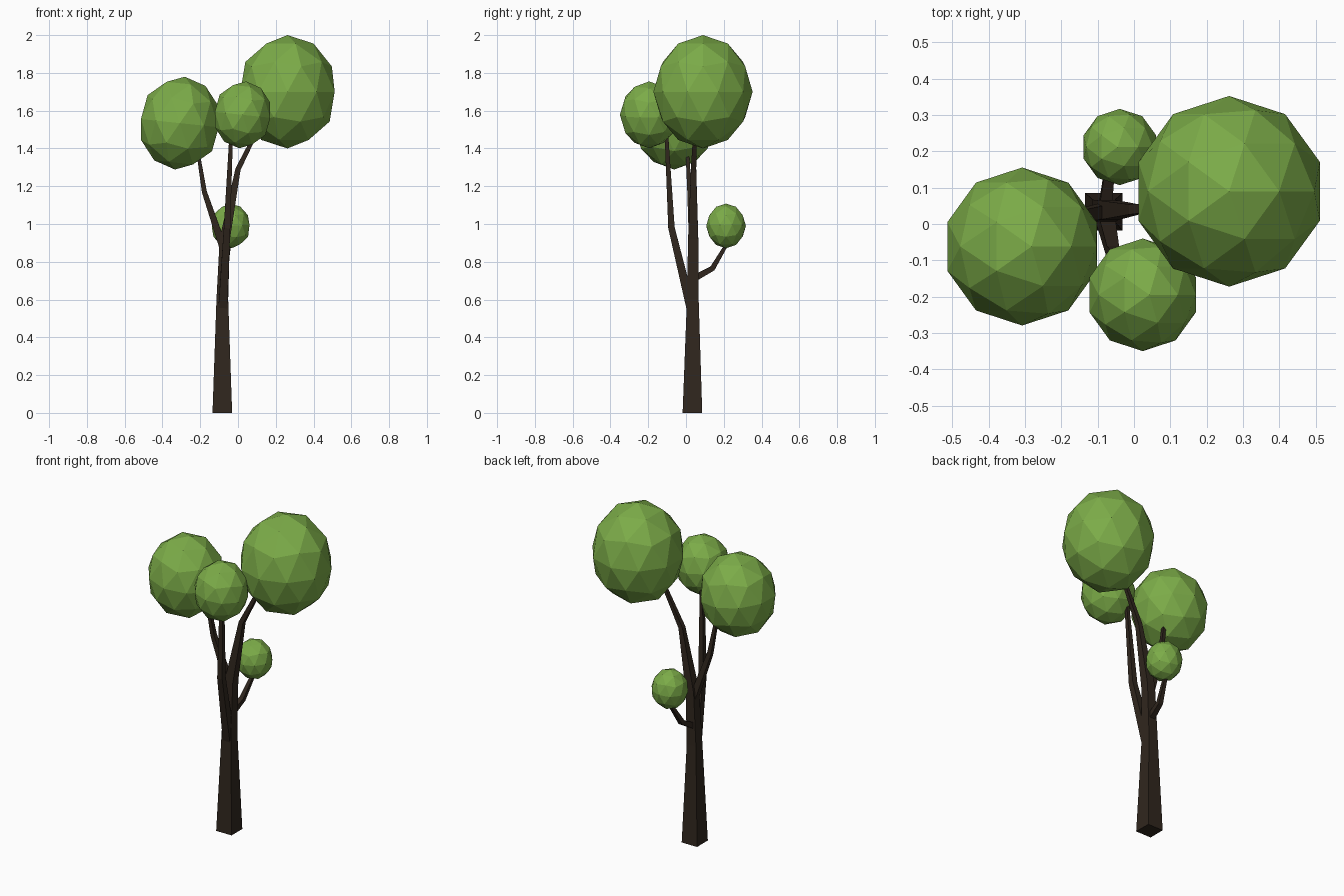
import bpy, bmesh, math
from mathutils import Vector

if "Cube" in bpy.data.objects:
    bpy.data.objects.remove(bpy.data.objects["Cube"])


def material(name, color):
    m = bpy.data.materials.new(name)
    m.diffuse_color = color
    m.use_nodes = True
    m.node_tree.nodes["Principled BSDF"].inputs["Base Color"].default_value = m.diffuse_color
    return m


bark = material("bark", (0.03, 0.02, 0.013, 1))
leaf = material("leaf", (0.2, 0.41, 0.065, 1))


def limb(name, path):
    """Square tapered tube through (x, y, z, half_width) points."""
    pts = [Vector(p[:3]) for p in path]
    bm = bmesh.new()
    rings = []
    for i, p in enumerate(pts):
        t = (pts[min(i + 1, len(pts) - 1)] - pts[max(i - 1, 0)]).normalized()
        v = t.cross(Vector((1, 0, 0))).normalized()
        u = v.cross(t)
        r = path[i][3]
        rings.append([bm.verts.new(p + u * a * r + v * b * r)
                      for a, b in ((-1, -1), (1, -1), (1, 1), (-1, 1))])
    for lo, hi in zip(rings, rings[1:]):
        for k in range(4):
            n = (k + 1) % 4
            bm.faces.new((lo[k], lo[n], hi[n], hi[k]))
    bm.faces.new(rings[0])
    bm.faces.new(rings[-1])
    bmesh.ops.recalc_face_normals(bm, faces=bm.faces)
    mesh = bpy.data.meshes.new(name)
    bm.to_mesh(mesh)
    bm.free()
    mesh.materials.append(bark)
    bpy.context.collection.objects.link(bpy.data.objects.new(name, mesh))


def foliage(name, loc, r, rz, tilt):
    """Low-poly leaf ball, slightly taller than wide."""
    bpy.ops.mesh.primitive_ico_sphere_add(subdivisions=2, radius=1, location=loc,
                                          rotation=(0, math.radians(tilt), 0))
    ob = bpy.context.object
    ob.name = name
    ob.scale = (r, r, rz)
    ob.data.materials.append(leaf)


# trunk, leading up into the right-hand crown
limb("trunk", [(-0.083, 0.034, 0, 0.052), (-0.083, 0.036, 0.6, 0.031),
               (-0.070, 0.038, 0.92, 0.027), (0.0, 0.04, 1.29, 0.014),
               (0.12, 0.05, 1.53, 0.009)])
# side branches
limb("left_branch", [(-0.08, 0.036, 0.88, 0.02), (-0.178, 0.02, 1.17, 0.013),
                     (-0.215, 0.005, 1.40, 0.008)])
limb("front_branch", [(-0.08, 0.025, 0.56, 0.024), (-0.058, -0.077, 0.98, 0.017),
                      (-0.035, -0.105, 1.50, 0.009)])
limb("back_branch", [(-0.08, 0.04, 0.71, 0.018), (-0.068, 0.14, 0.765, 0.014),
                     (-0.045, 0.22, 0.90, 0.009)])

# leaf balls
foliage("right_foliage", (0.262, 0.09, 1.70), 0.2625, 0.30, 0)
foliage("left_foliage", (-0.308, -0.062, 1.534), 0.2175, 0.247, 6)
foliage("front_foliage", (0.024, -0.195, 1.578), 0.155, 0.178, 6)
foliage("back_foliage", (-0.039, 0.212, 0.99), 0.105, 0.118, -3)
